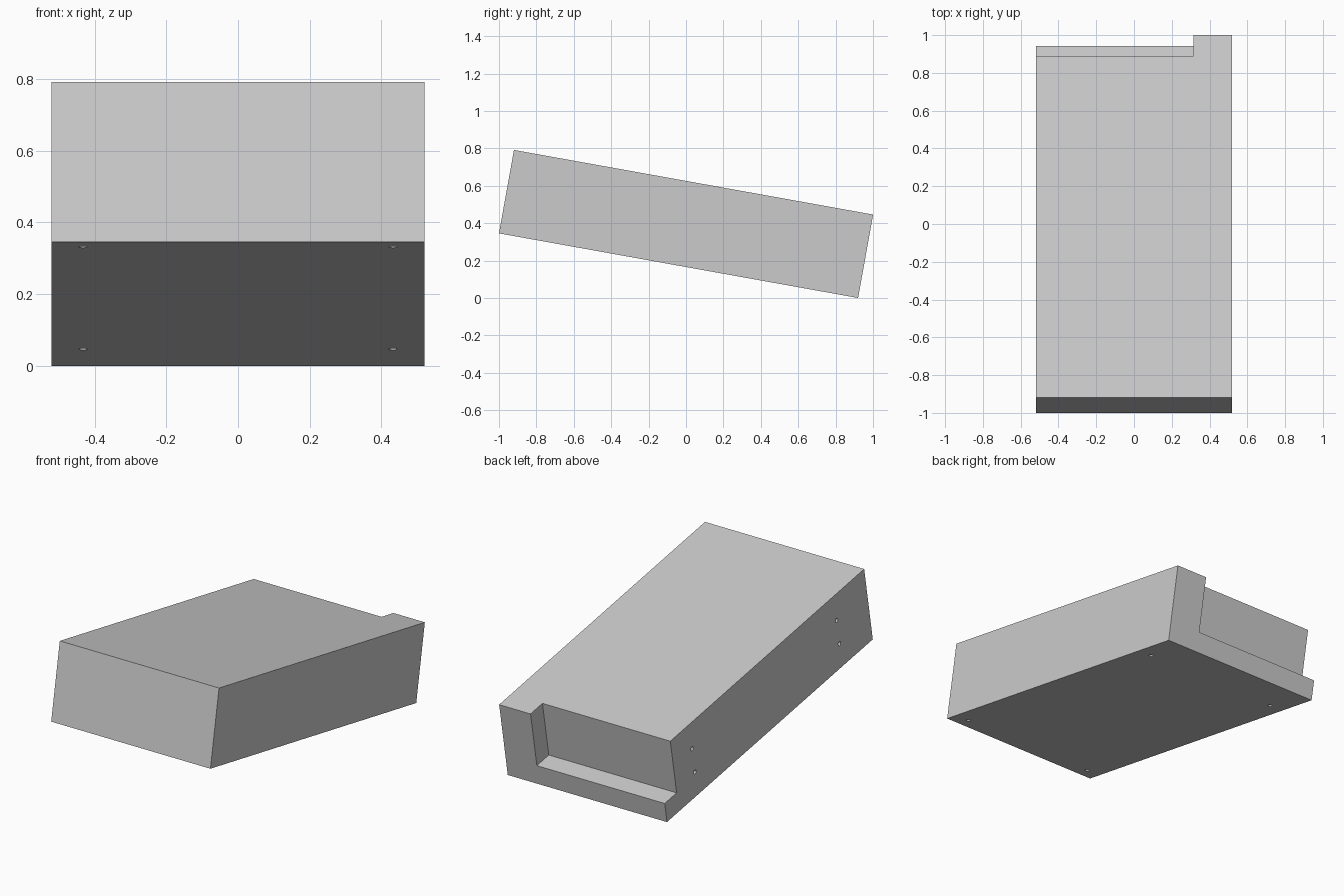
import bpy
import math
from mathutils import Matrix, Vector

cube = bpy.data.objects.get("Cube")
if cube:
    bpy.data.objects.remove(cube, do_unlink=True)

WIDTH, LENGTH, HEIGHT = 1.04, 1.951, 0.453
TILT = math.radians(10.2)
HOLE_RADIUS, HOLE_DEPTH = 0.012, 0.05

grey = bpy.data.materials.new("light grey")
grey.use_nodes = True
colour = (0.6, 0.6, 0.6, 1)
grey.diffuse_color = colour
grey.node_tree.nodes["Principled BSDF"].inputs["Base Color"].default_value = colour


def box(name, low, high):
    """Box between two opposite corners."""
    low, high = Vector(low), Vector(high)
    bpy.ops.mesh.primitive_cube_add(size=1)
    obj = bpy.context.object
    obj.name = name
    size = Matrix.Diagonal((high - low).to_4d())
    obj.data.transform(Matrix.Translation((low + high) / 2) @ size)
    obj.data.materials.append(grey)
    return obj


def pin(name, centre, axis):
    """Short round cutter centred on a surface point."""
    bpy.ops.mesh.primitive_cylinder_add(vertices=24, radius=HOLE_RADIUS, depth=HOLE_DEPTH * 2)
    obj = bpy.context.object
    obj.name = name
    turn = Vector((0, 0, 1)).rotation_difference(Vector(axis)).to_matrix().to_4x4()
    obj.data.transform(Matrix.Translation(centre) @ turn)
    obj.data.materials.append(grey)
    return obj


def cut(target, cutter):
    """Subtract the cutter, then discard it."""
    cutter.hide_render = True
    mod = target.modifiers.new("cut", "BOOLEAN")
    mod.operation = "DIFFERENCE"
    mod.solver = "EXACT"
    mod.object = cutter
    bpy.context.view_layer.objects.active = target
    bpy.ops.object.modifier_apply(modifier=mod.name)
    bpy.data.objects.remove(cutter, do_unlink=True)


# Main housing, laid flat with its front lower edge on the origin
half = WIDTH / 2
housing = box("housing", (-half, 0, 0), (half, LENGTH, HEIGHT))

# Rear step, open to the top and to one side
cut(housing, box("step_cutter", (-1, LENGTH - 0.113, 0.12), (0.315, LENGTH + 1, 1)))

# Mounting holes underneath
for x in (-0.432, 0.432):
    for y in (0.08, 1.69):
        cut(housing, pin("base_hole_cutter", (x, y, 0), (0, 0, 1)))

# Mounting holes in the open side
for y in (0.29, 1.66):
    for z in (0.147, 0.297):
        cut(housing, pin("side_hole_cutter", (-half, y, z), (1, 0, 0)))

# Tilt so the rear lower edge touches the ground
housing.data.transform(
    Matrix.Translation((0, -1, LENGTH * math.sin(TILT))) @ Matrix.Rotation(-TILT, 4, "X"))
bpy.ops.object.select_all(action="DESELECT")
housing.select_set(True)
bpy.context.view_layer.objects.active = housing
bpy.ops.object.shade_smooth_by_angle(angle=math.radians(30))
